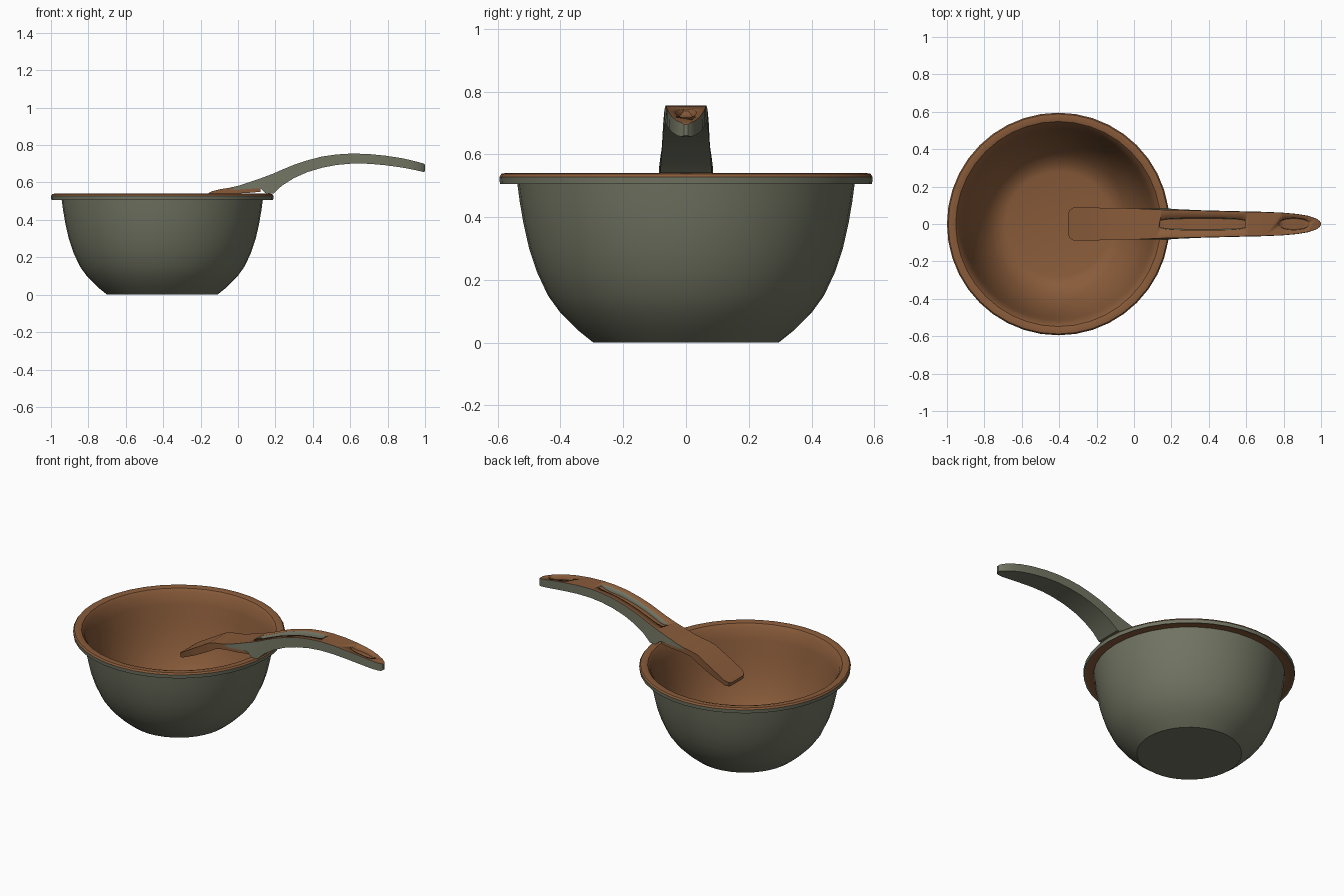
import bpy, bmesh, math

if "Cube" in bpy.data.objects:
    bpy.data.objects.remove(bpy.data.objects["Cube"])


def material(name, col):
    m = bpy.data.materials.new(name)
    m.diffuse_color = (*col, 1)
    m.use_nodes = True
    m.node_tree.nodes["Principled BSDF"].inputs["Base Color"].default_value = m.diffuse_color
    return m


MATS = [material("warm brown", (0.25, 0.105, 0.042)),
        material("grey green", (0.165, 0.175, 0.122))]
BROWN, GREY = 0, 1


def finish(bm, name, smooth=35):
    bmesh.ops.recalc_face_normals(bm, faces=bm.faces)
    me = bpy.data.meshes.new(name)
    bm.to_mesh(me)
    bm.free()
    for m in MATS:
        me.materials.append(m)
    ob = bpy.data.objects.new(name, me)
    bpy.context.collection.objects.link(ob)
    bpy.context.view_layer.objects.active = ob
    ob.select_set(True)
    bpy.ops.object.shade_smooth_by_angle(angle=math.radians(smooth))
    ob.select_set(False)
    return ob


def lathe(name, profile, cx, n=40):
    """Closed solid of revolution; each point is (radius, z, colour of the band after it)."""
    bm = bmesh.new()
    rings = []
    for r, z, _ in profile:
        rings.append([bm.verts.new((cx + r * math.cos(2 * math.pi * i / n),
                                    r * math.sin(2 * math.pi * i / n), z)) for i in range(n)])
    for a, b, p in zip(rings, rings[1:], profile):
        for i in range(n):
            j = (i + 1) % n
            bm.faces.new((a[i], a[j], b[j], b[i])).material_index = p[2]
    bm.faces.new(rings[0]).material_index = GREY
    bm.faces.new(rings[-1]).material_index = BROWN
    return finish(bm, name)


def loft(name, rows, top, side, bottom):
    """Bar along x; rows are (x, top z, bottom z, top half width, bottom half width)."""
    bm = bmesh.new()
    rings = [[bm.verts.new(c) for c in ((x, -wt, zt), (x, wt, zt), (x, wb, zb), (x, -wb, zb))]
             for x, zt, zb, wt, wb in rows]
    for a, b in zip(rings, rings[1:]):
        for i, m in enumerate((top, side, bottom, side)):
            j = (i + 1) % 4
            bm.faces.new((a[i], a[j], b[j], b[i])).material_index = m
    for end in (rings[0], rings[-1]):
        bm.faces.new(end).material_index = side
    return finish(bm, name)


# Bowl: grey outside and rim edge, brown lip and inside
lathe("bowl", [
    (0.295, 0, GREY), (0.345, 0.04, GREY), (0.40, 0.095, GREY), (0.44, 0.15, GREY),
    (0.475, 0.225, GREY), (0.50, 0.30, GREY), (0.518, 0.38, GREY), (0.53, 0.45, GREY),
    (0.538, 0.51, BROWN), (0.585, 0.51, GREY), (0.593, 0.506, GREY), (0.595, 0.528, BROWN),
    (0.588, 0.538, BROWN), (0.57, 0.541, BROWN), (0.548, 0.535, BROWN), (0.532, 0.515, BROWN),
    (0.515, 0.45, BROWN), (0.50, 0.38, BROWN), (0.48, 0.30, BROWN), (0.455, 0.225, BROWN),
    (0.42, 0.15, BROWN), (0.375, 0.085, BROWN), (0.325, 0.04, BROWN), (0.28, 0.028, BROWN)],
    -0.405)

# Flat tongue dipping into the bowl
loft("blade", [
    (-0.352, 0.428, 0.410, 0.055, 0.05), (-0.345, 0.433, 0.407, 0.075, 0.07),
    (-0.325, 0.446, 0.412, 0.088, 0.082), (-0.24, 0.496, 0.448, 0.088, 0.084),
    (-0.14, 0.553, 0.500, 0.086, 0.084), (-0.09, 0.565, 0.530, 0.085, 0.084),
    (-0.03, 0.574, 0.541, 0.084, 0.083), (0.04, 0.575, 0.543, 0.08, 0.08),
    (0.12, 0.572, 0.55, 0.075, 0.075)], BROWN, BROWN, BROWN)

# Curved handle with a foot on the rim
HANDLE = [
    (-0.05, 0.571, 0.562, 0.084, 0.084), (0.0, 0.582, 0.560, 0.083, 0.084),
    (0.06, 0.602, 0.566, 0.080, 0.083), (0.12, 0.622, 0.568, 0.077, 0.083),
    (0.15, 0.633, 0.541, 0.076, 0.083), (0.19, 0.648, 0.541, 0.075, 0.082),
    (0.235, 0.668, 0.583, 0.074, 0.079), (0.30, 0.695, 0.624, 0.073, 0.076),
    (0.37, 0.718, 0.655, 0.071, 0.073), (0.45, 0.739, 0.679, 0.069, 0.071),
    (0.53, 0.750, 0.694, 0.067, 0.069), (0.61, 0.755, 0.701, 0.065, 0.067),
    (0.70, 0.752, 0.700, 0.063, 0.065), (0.79, 0.743, 0.692, 0.060, 0.061),
    (0.87, 0.731, 0.681, 0.053, 0.054), (0.93, 0.718, 0.670, 0.043, 0.044),
    (0.975, 0.706, 0.660, 0.028, 0.029), (0.993, 0.701, 0.656, 0.015, 0.016),
    (1.0, 0.695, 0.660, 0.006, 0.006)]
handle = loft("handle", HANDLE, BROWN, GREY, GREY)


def top_z(x):
    for a, b in zip(HANDLE, HANDLE[1:]):
        if a[0] <= x <= b[0]:
            return a[1] + (b[1] - a[1]) * (x - a[0]) / (b[0] - a[0])


# Long grip groove and oval thumb recess sunk in the handle top
for name, x0, x1, half, depth, power, side in (
        ("grip_groove_cutter", 0.14, 0.595, 0.034, 0.03, 0.12, GREY),
        ("end_recess_cutter", 0.775, 0.935, 0.034, 0.022, 0.4, BROWN)):
    rows = []
    for i in range(17):
        t = i / 16
        x = x0 + (x1 - x0) * t
        w = half * max(4 * t * (1 - t), 0.03) ** power
        ease = min(1, 0.3 + 8 * t * (1 - t))
        rows.append((x, top_z(x) + 0.03, top_z(x) - depth * ease, w * 1.1, w * 0.85))
    cutter = loft(name, rows, BROWN, side, BROWN)
    cutter.hide_render = True
    mod = handle.modifiers.new(name, 'BOOLEAN')
    mod.operation = 'DIFFERENCE'
    mod.solver = 'EXACT'
    mod.object = cutter
